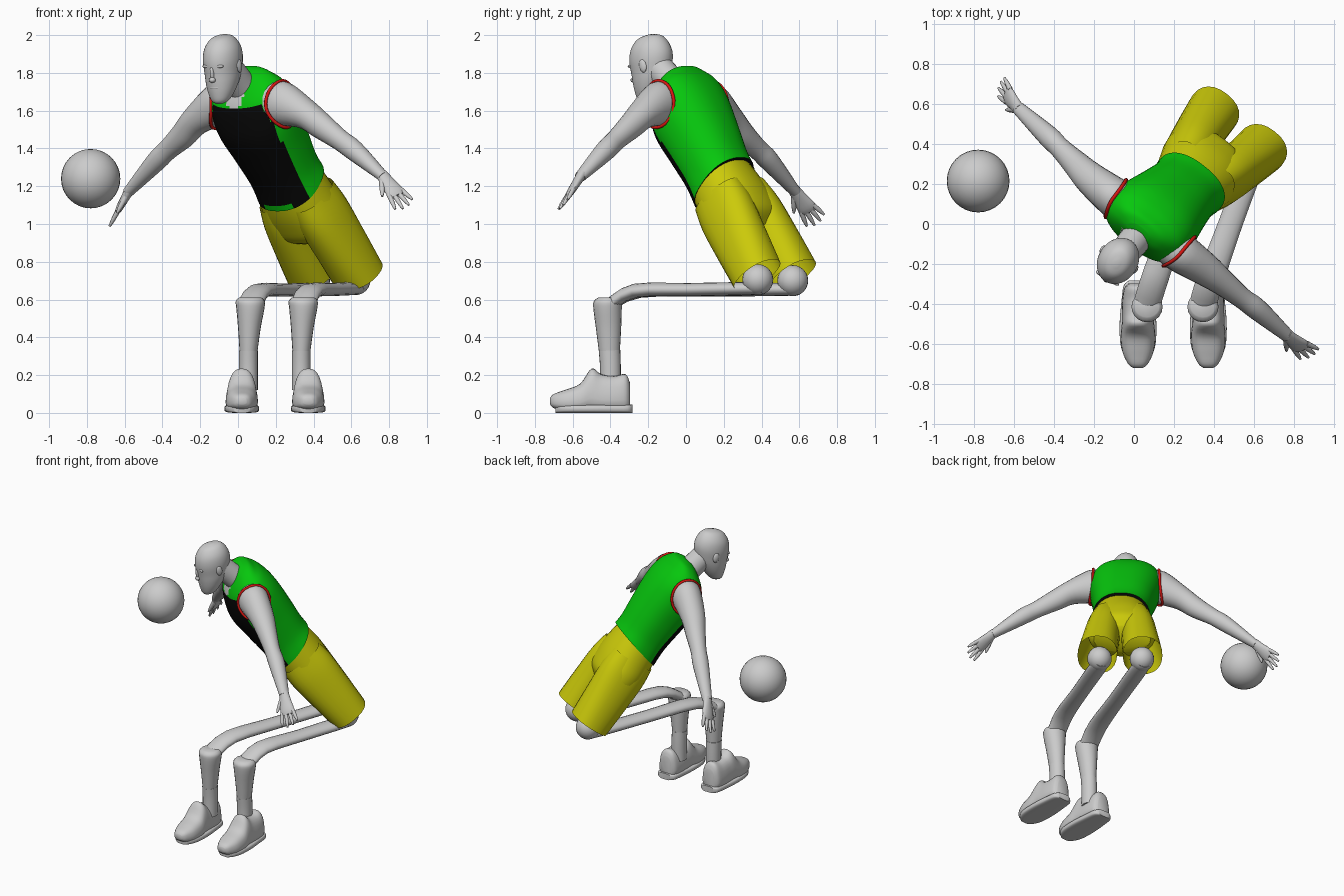
import bpy, bmesh
from math import sin, cos, pi, atan2, radians, copysign
from mathutils import Vector as V, Matrix

cube = bpy.data.objects.get("Cube")
if cube:
    bpy.data.objects.remove(cube)


def material(name, rgb):
    m = bpy.data.materials.new(name)
    m.use_nodes = True
    m.diffuse_color = (*rgb, 1)
    m.node_tree.nodes["Principled BSDF"].inputs["Base Color"].default_value = (*rgb, 1)
    return m


GREY = material("light grey", (0.6, 0.6, 0.6))
GREEN = material("jersey green", (0.002, 0.57, 0.004))
BLACK = material("jersey black", (0.002, 0.002, 0.002))
YELLOW = material("shorts yellow", (0.6, 0.59, 0.003))
RED = material("trim red", (0.7, 0.008, 0.006))

# Body frame: leaning forward and turned; origin at the waist
WAIST = V((0.28, 0.2, 1.21))
LEFT = V((0.787, -0.617, 0)).normalized()
UP = V((0, 0, 1))
AHEAD = LEFT.cross(UP)
SPINE = AHEAD * 0.6 + UP * 0.8
FRONT = LEFT.cross(SPINE)


def body(l, f, u):
    return WAIST + LEFT * l + FRONT * f + SPINE * u


def finish(name, bm, mats):
    me = bpy.data.meshes.new(name)
    bmesh.ops.recalc_face_normals(bm, faces=bm.faces)
    bm.to_mesh(me)
    bm.free()
    for m in mats:
        me.materials.append(m)
    me.shade_smooth()
    me.set_sharp_from_angle(angle=radians(50))
    ob = bpy.data.objects.new(name, me)
    bpy.context.collection.objects.link(ob)
    return ob


def blend(a, b, c, d, t):
    return 0.5 * (2 * b + (c - a) * t + (2 * a - 5 * b + 4 * c - d) * t * t
                  + (3 * b - a - 3 * c + d) * t ** 3)


def loft(name, secs, mats, n=24, steps=4, caps=True, power=2.0, rule=None):
    """Skin smooth rings through sections of (centre, half axis, half axis)."""
    rows = []
    last = len(secs) - 1
    for i in range(last):
        four = [secs[max(0, min(last, i + k))] for k in (-1, 0, 1, 2)]
        for s in range(steps + (i == last - 1)):
            rows.append([blend(*(q[k] for q in four), s / steps) for k in range(3)])
    bm = bmesh.new()
    rings = []
    for c, x, y in rows:
        ring = []
        for j in range(n):
            a = 2 * pi * j / n
            p, q = (copysign(abs(w) ** (2 / power), w) for w in (cos(a), sin(a)))
            ring.append(bm.verts.new(c + x * p + y * q))
        rings.append(ring)
    for r0, r1 in zip(rings, rings[1:]):
        for j in range(n):
            k = (j + 1) % n
            bm.faces.new((r0[j], r0[k], r1[k], r1[j]))
    if caps:
        bm.faces.new(rings[0])
        bm.faces.new(rings[-1])
    if rule:
        for f in bm.faces:
            f.material_index = rule(f.calc_center_median())
    return finish(name, bm, mats)


def tube(name, pts, side, mat, n=16, steps=3):
    """Loft along a path of (point, side radius, other radius)."""
    secs = []
    for i, (p, ra, rb) in enumerate(pts):
        t = (pts[min(i + 1, len(pts) - 1)][0] - pts[max(i - 1, 0)][0]).normalized()
        x = (side - t * side.dot(t)).normalized()
        secs.append((p, x * ra, t.cross(x) * rb))
    return loft(name, secs, [mat], n, steps)


def ellipsoid(name, c, axes, mat, n=24):
    bm = bmesh.new()
    bmesh.ops.create_uvsphere(bm, u_segments=n, v_segments=n // 2, radius=1)
    m = Matrix([a.to_4d() for a in axes]).to_3x3().transposed().to_4x4()
    bm.transform(Matrix.Translation(c) @ m)
    return finish(name, bm, [mat])


def ball(name, c, r, mat, n=24):
    return ellipsoid(name, V(c), (V((r, 0, 0)), V((0, r, 0)), V((0, 0, r))), mat, n)


ball("ball", (-0.78, 0.215, 1.24), 0.157, GREY, 32)


# Jersey: green back and shoulders, black front panel, bare V at the neck
def jersey_rule(p):
    d = p - WAIST
    u, f = d.dot(SPINE), d.dot(FRONT)
    l = abs(d.dot(LEFT) + 0.08 * u)
    if u > 0.58 and f > -0.03 and l < 0.035 + (u - 0.58) * 0.5:
        return 2
    if u < -0.01 and f > 0 and l < 0.09:
        return 0
    return 1 if u < 0.585 and atan2(l, f + 0.03) < radians(54 + 8 * u) else 0


jersey = [(0, 0, 0.195, 0.178), (0.1, -0.005, 0.19, 0.175), (0.25, -0.01, 0.207, 0.188),
          (0.4, -0.015, 0.23, 0.198), (0.5, -0.03, 0.237, 0.182), (0.58, -0.045, 0.222, 0.15),
          (0.63, -0.06, 0.185, 0.112), (0.67, -0.08, 0.125, 0.072), (0.69, -0.08, 0.06, 0.035)]
loft("jersey", [(body(-0.08 * u, f, u), LEFT * a, FRONT * b - SPINE * max(0, 0.045 - 0.3 * u))
                for u, f, a, b in jersey],
     [GREEN, BLACK, GREY], n=64, steps=6, power=2.3, rule=jersey_rule)

# Shorts: hip section and two open legs
hips = [(0.06, 0.18, 0.16), (-0.08, 0.207, 0.172), (-0.18, 0.226, 0.168),
        (-0.27, 0.222, 0.15), (-0.33, 0.19, 0.09)]
loft("shorts_hips", [(body(0, 0, u), LEFT * a, FRONT * b) for u, a, b in hips],
     [YELLOW], n=32, power=2.2)
for side, tag in ((1, "left"), (-1, "right")):
    rows = [(0.1, -0.07, 0.1, 0.155), (0.115, -0.2, 0.115, 0.165),
            (0.135, -0.4, 0.124, 0.152), (0.152, -0.6, 0.132, 0.136)]
    loft(tag + "_shorts_leg", [(body(0.02 * -u / 0.6 + side * l, 0, u), LEFT * a, FRONT * b)
                               for l, u, a, b in rows], [YELLOW], caps=False, power=2.3)

# Neck and head, the face turned a little less than the body
tube("neck", [(body(-0.04, -0.035, 0.53), 0.085, 0.085), (body(-0.045, -0.015, 0.65), 0.08, 0.08),
              (body(-0.045, 0.015, 0.8), 0.074, 0.078)], LEFT, GREY, 24)
HEAD = V((-0.08, -0.185, 1.83))
EAR = V((0.85, -0.527, 0)).normalized()
CROWN = (EAR.cross(UP) * 0.2 + UP * 0.98).normalized()
FACE = EAR.cross(CROWN)


def head(l, f, h):
    return HEAD + EAR * l + FACE * f + CROWN * h


skull = [(0.171, -0.02, 0.012, 0.016), (0.156, -0.02, 0.055, 0.07), (0.11, -0.015, 0.089, 0.108),
         (0.05, -0.01, 0.1, 0.123), (-0.02, 0, 0.094, 0.114), (-0.07, 0.015, 0.087, 0.1),
         (-0.12, 0.035, 0.072, 0.078), (-0.165, 0.055, 0.048, 0.05), (-0.182, 0.06, 0.02, 0.025)]
loft("head", [(head(0, f, h), EAR * a, FACE * b) for h, f, a, b in skull], [GREY], n=32)


def feature(name, l, f, h, a, b, c):
    ellipsoid(name, head(l, f, h), (EAR * a, FACE * b, CROWN * c), GREY, 12)


feature("nose_bridge", 0, 0.112, -0.015, 0.012, 0.014, 0.04)
feature("nose_tip", 0, 0.118, -0.045, 0.019, 0.018, 0.015)
feature("upper_lip", 0, 0.106, -0.09, 0.03, 0.01, 0.009)
feature("lower_lip", 0, 0.102, -0.108, 0.026, 0.011, 0.009)
for side, tag in ((1, "left"), (-1, "right")):
    feature(tag + "_ear", side * 0.097, -0.01, 0.005, 0.011, 0.022, 0.036)
    feature(tag + "_brow", side * 0.036, 0.098, 0.025, 0.032, 0.011, 0.009)

# Arms: shoulder point, then path to the wrist, then fingertip
sizes = [(0.082, 0.08), (0.067, 0.07), (0.053, 0.056), (0.054, 0.054), (0.033, 0.028)]
arms = {
    "left": (1, (0.255, -0.16, 1.635), [(0.36, -0.23, 1.58), (0.44, -0.29, 1.52), (0.54, -0.37, 1.445),
             (0.62, -0.43, 1.385), (0.77, -0.56, 1.25)], (0.92, -0.685, 1.05)),
    "right": (-1, (-0.12, 0.15, 1.63), [(-0.22, 0.23, 1.55), (-0.29, 0.3, 1.47), (-0.37, 0.38, 1.395),
              (-0.43, 0.44, 1.335), (-0.58, 0.58, 1.17)], (-0.675, 0.70, 1.0)),
}
for tag, (side, start, path, tip) in arms.items():
    start, tip = V(start), V(tip)
    out = LEFT * side
    pts = [(start - out * 0.09, 0.1, 0.115), (start - out * 0.02, 0.1, 0.118)]
    pts += [(V(p), *r) for p, r in zip(path, sizes)]
    tube(tag + "_arm", pts, AHEAD, GREY, 20, 4)

    # Red trim around the armhole
    cu = bpy.data.curves.new(tag + "_armhole_trim", "CURVE")
    cu.dimensions = "3D"
    cu.bevel_depth = 0.009
    cu.bevel_resolution = 2
    sp = cu.splines.new("POLY")
    sp.points.add(31)
    sp.use_cyclic_u = True
    for i, q in enumerate(sp.points):
        c, s = cos(i * pi / 16), sin(i * pi / 16)
        tuck = (0.055 if c > 0 else 0.02) * c * c + (0.025 if s > 0 else 0) * s * s
        p = start + AHEAD * 0.106 * c + UP * 0.124 * s - out * tuck
        q.co = (*p, 1)
    cu.materials.append(RED)
    bpy.context.collection.objects.link(bpy.data.objects.new(tag + "_armhole_trim", cu))

    # Hand: flat palm, four spread fingers and a thumb
    wrist = V(path[-1])
    d = (tip - wrist).normalized()
    hint = AHEAD * 0.8 - UP * 0.44 - out * 0.35
    wide = (hint - d * hint.dot(d)).normalized()
    tube(tag + "_palm", [(wrist - d * 0.02, 0.032, 0.027), (wrist + d * 0.04, 0.039, 0.023),
                         (wrist + d * 0.11, 0.05, 0.019), (wrist + d * 0.14, 0.04, 0.012)],
         wide, GREY)
    for i, length in enumerate((0.095, 0.11, 0.105, 0.085)):
        k = 1.5 - i
        base = wrist + d * 0.115 + wide * 0.025 * k
        ray = (d + wide * 0.15 * k).normalized()
        tube(f"{tag}_finger_{i + 1}", [(base, 0.014, 0.013), (base + ray * length * 0.6, 0.012, 0.011),
                                       (base + ray * length, 0.006, 0.006)], wide, GREY, 8)
    base = wrist + d * 0.02 + wide * 0.02
    ray = (d + wide * 0.65).normalized()
    tube(tag + "_thumb", [(base, 0.018, 0.016), (base + ray * 0.06, 0.014, 0.013),
                          (base + ray * 0.1, 0.006, 0.006)], wide, GREY, 8)

# Legs: bent knee in the shorts, long flat limb, shin, sock and shoe
side_x = V((1, 0, 0))
for tag, knee, x, foot_x in (("left", (0.62, 0.38, 0.705), 0.345, 0.372),
                             ("right", (0.405, 0.565, 0.7), 0.065, 0.02)):
    knee = V(knee)
    ball(tag + "_knee", knee, 0.082, GREY)
    far = knee + V((0.01, 0.03, -0.045))
    near = V((x, -0.38, 0.645))
    tube(tag + "_long_limb", [(far, 0.05, 0.032), (far.lerp(near, 0.1), 0.062, 0.035),
                              (far.lerp(near, 0.5), 0.06, 0.035), (far.lerp(near, 0.86), 0.068, 0.037),
                              (V((x, -0.4, 0.575)), 0.068, 0.035)], side_x, GREY)
    tube(tag + "_shin", [(V((x, -0.415, 0.61)), 0.06, 0.05), (V((x, -0.415, 0.59)), 0.077, 0.074),
                         (V((x, -0.415, 0.55)), 0.074, 0.075), (V((x - 0.005, -0.41, 0.45)), 0.06, 0.067),
                         (V((x - 0.01, -0.405, 0.31)), 0.046, 0.054)], side_x, GREY, 20)
    tube(tag + "_sock", [(V((x - 0.01, -0.405, 0.33)), 0.05, 0.057),
                         (V((x - 0.01, -0.4, 0.24)), 0.05, 0.055),
                         (V((x - 0.01, -0.4, 0.12)), 0.05, 0.055)], side_x, GREY, 20)
    # Shoe sections: position, half width, underside, top
    shape = [(-0.72, 0.025, 0.045, 0.08), (-0.7, 0.05, 0.025, 0.1), (-0.64, 0.078, 0.01, 0.122),
             (-0.56, 0.088, 0.008, 0.155), (-0.5, 0.087, 0.008, 0.235), (-0.45, 0.084, 0.008, 0.205),
             (-0.38, 0.082, 0.008, 0.195), (-0.32, 0.072, 0.008, 0.205), (-0.297, 0.045, 0.012, 0.16)]
    shoe = loft(tag + "_shoe", [(V((foot_x, y, (lo + hi) / 2)), V((w, 0, 0)), V((0, 0, (hi - lo) / 2)))
                                for y, w, lo, hi in shape], [GREY], power=2.7)
    for v in shoe.data.vertices:
        v.co.x = foot_x + (v.co.x - foot_x) * (1.1 - 1.8 * v.co.z)
    outline = [(-0.69, 0.04), (-0.66, 0.068), (-0.6, 0.088), (-0.5, 0.092),
               (-0.4, 0.084), (-0.31, 0.072), (-0.283, 0.045)]
    loft(tag + "_sole", [(V((foot_x, y, 0.022)), V((w, 0, 0)), V((0, 0, 0.022)))
                         for y, w in outline], [GREY], power=4)
